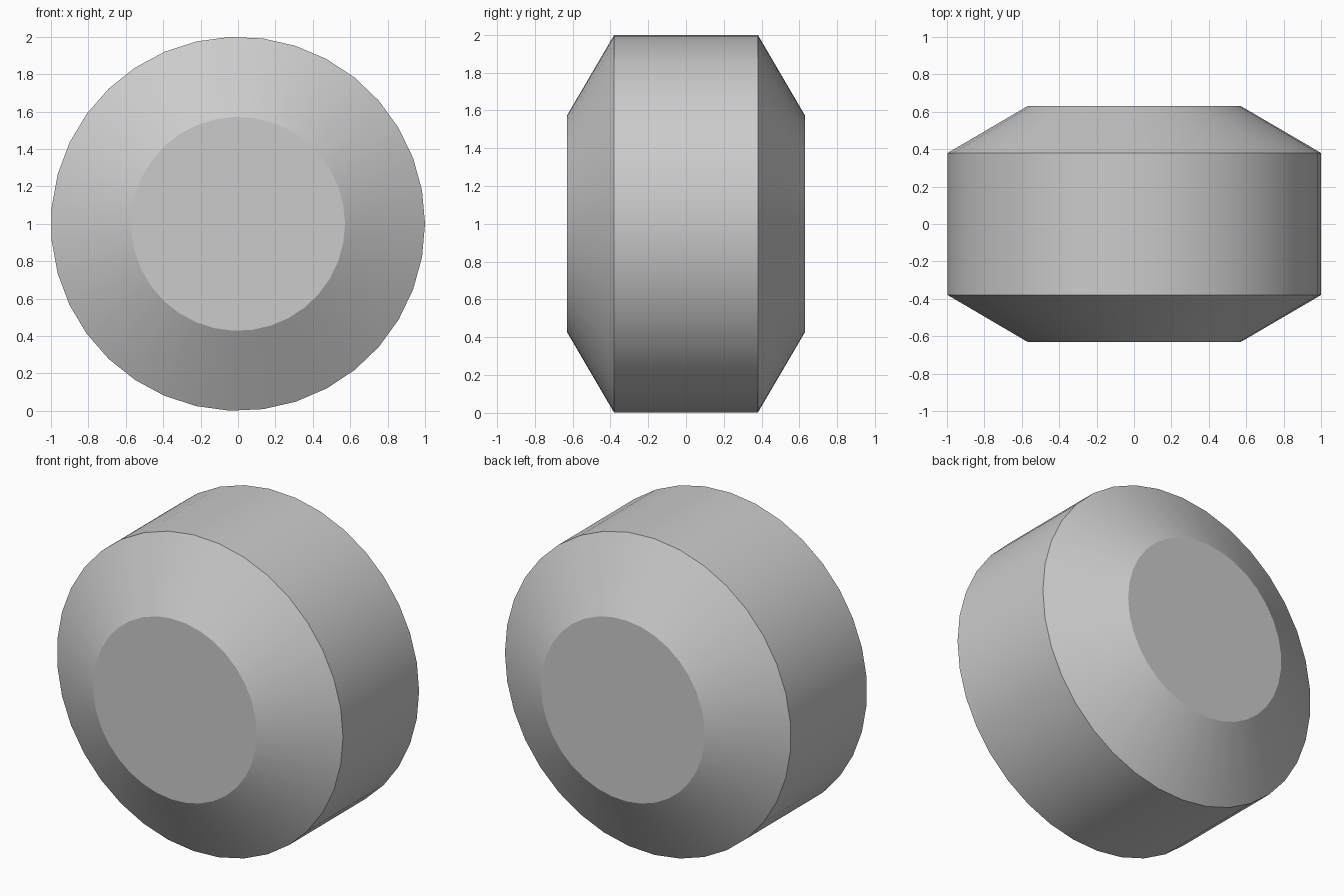
import bpy, bmesh, math

SIDES = 35
# (radius, y) profile from front cap to back cap
PROFILE = [(0.572, -0.63), (1.0, -0.38), (1.0, 0.38), (0.572, 0.63)]

cube = bpy.data.objects.get("Cube")
if cube:
    bpy.data.objects.remove(cube, do_unlink=True)

# Plain grey material
grey = bpy.data.materials.new("plain_grey")
grey.use_nodes = True
colour = (0.6, 0.6, 0.6, 1.0)
grey.diffuse_color = colour
grey.node_tree.nodes["Principled BSDF"].inputs["Base Color"].default_value = colour

# Drum with bevelled ends, lofted ring by ring
bm = bmesh.new()
rings = []
for radius, y in PROFILE:
    angles = [2 * math.pi * i / SIDES for i in range(SIDES)]
    rings.append([bm.verts.new((radius * math.cos(a), y, 1 + radius * math.sin(a)))
                  for a in angles])
for lower, upper in zip(rings, rings[1:]):
    for i in range(SIDES):
        j = (i + 1) % SIDES
        bm.faces.new((lower[i], lower[j], upper[j], upper[i]))

# Flat end caps
bm.faces.new(rings[0])
bm.faces.new(rings[-1])
bmesh.ops.recalc_face_normals(bm, faces=bm.faces)

mesh = bpy.data.meshes.new("bevelled_drum")
bm.to_mesh(mesh)
bm.free()
mesh.materials.append(grey)
drum = bpy.data.objects.new("bevelled_drum", mesh)
bpy.context.collection.objects.link(drum)

# Smooth round the drum, sharp at the rims
bpy.ops.object.select_all(action="DESELECT")
drum.select_set(True)
bpy.context.view_layer.objects.active = drum
bpy.ops.object.shade_smooth_by_angle(angle=math.radians(25))
